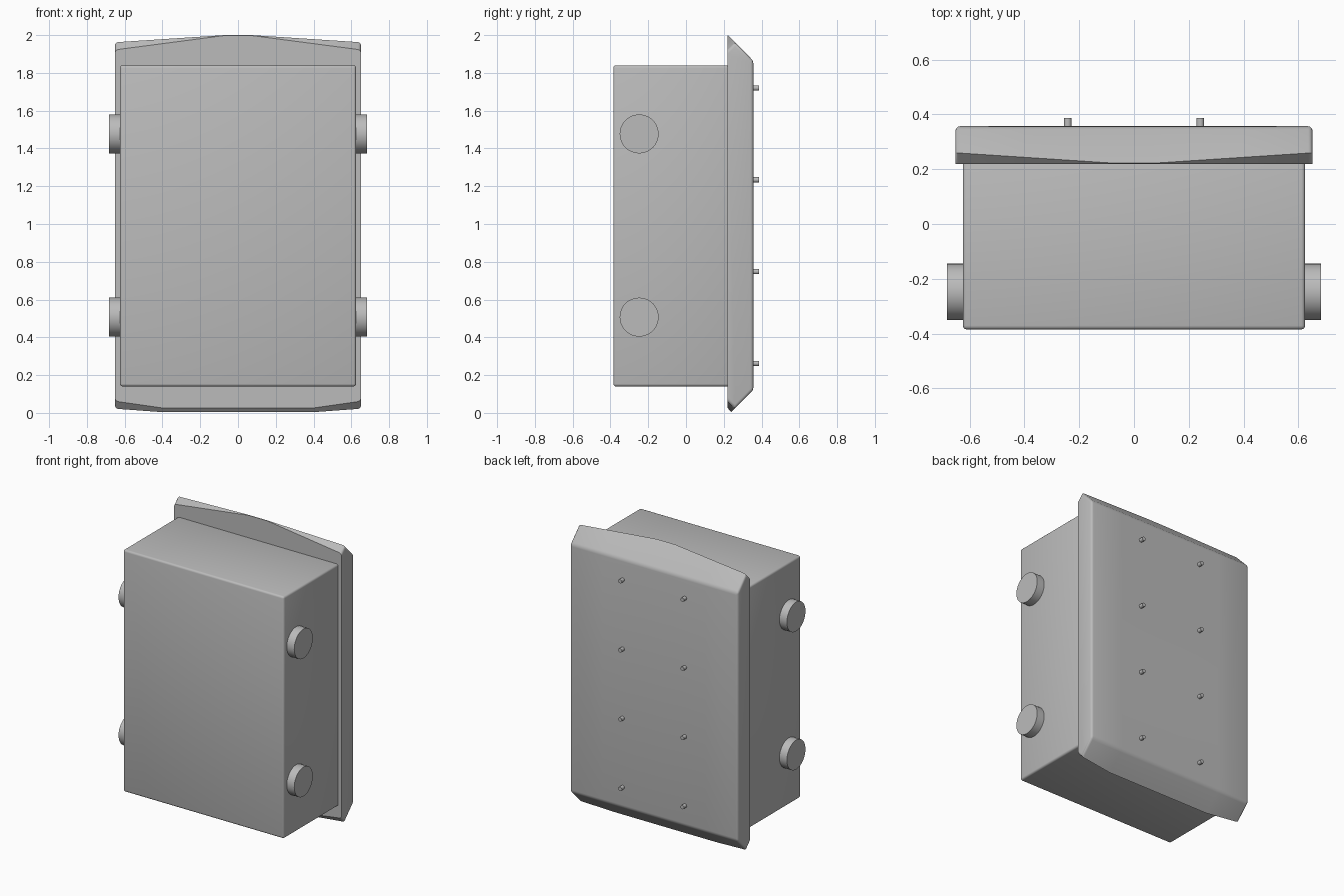
import bpy
import bmesh
from math import radians
from mathutils import Matrix

if "Cube" in bpy.data.objects:
    bpy.data.objects.remove(bpy.data.objects["Cube"], do_unlink=True)

GREY = (0.5, 0.5, 0.5, 1)
grey = bpy.data.materials.new("plain grey")
grey.use_nodes = True
grey.diffuse_color = GREY
grey.node_tree.nodes["Principled BSDF"].inputs["Base Color"].default_value = GREY


def finish(bm, name):
    bmesh.ops.recalc_face_normals(bm, faces=bm.faces)
    mesh = bpy.data.meshes.new(name)
    bm.to_mesh(mesh)
    bm.free()
    mesh.materials.append(grey)
    obj = bpy.data.objects.new(name, mesh)
    bpy.context.collection.objects.link(obj)
    bpy.ops.object.select_all(action="DESELECT")
    obj.select_set(True)
    bpy.context.view_layer.objects.active = obj
    bpy.ops.object.shade_smooth_by_angle(angle=radians(32))
    return obj


def round_edges(bm, edges, width):
    bmesh.ops.bevel(bm, geom=edges, offset=width, segments=3,
                    profile=0.5, affect="EDGES", clamp_overlap=True)


def cylinder(name, radius, depth, sides, centre, axis):
    bm = bmesh.new()
    turn = Matrix.Rotation(radians(90), 4, "Y" if axis == "X" else "X")
    bmesh.ops.create_cone(bm, cap_ends=True, segments=sides, radius1=radius,
                          radius2=radius, depth=depth,
                          matrix=Matrix.Translation(centre) @ turn)
    return finish(bm, name)


# Main box with softly rounded edges
bm = bmesh.new()
bmesh.ops.create_cube(bm, size=1, matrix=Matrix.Translation((0, -0.075, 0.99))
                      @ Matrix.Diagonal((1.25, 0.62, 1.70, 1)))
round_edges(bm, bm.edges[:], 0.014)
finish(bm, "main_box")

# Back plate: one cross-section per x station, bridged into a solid
FRONT, BACK = 0.22, 0.357


def section(x):
    top = max(0, (abs(x) - 0.07) / 0.58)       # ridge falls toward the sides
    low = max(0, (abs(x) - 0.40) / 0.25)       # underside rises at the ends
    dt, db = 0.038 * top, 0.02 + 0.018 * low
    return [(x, FRONT, 0.02 + 2 * low * 0.018 + 0.006), (x, FRONT + db, 0.004 + 0.018 * low),
            (x, BACK, 0.121), (x, BACK, 1.863),
            (x, FRONT + 0.002 + dt, 2 - dt), (x, FRONT, 1.998 - 2 * dt)]


bm = bmesh.new()
rings = [[bm.verts.new(p) for p in section(x)]
         for x in (-0.652, -0.4, -0.07, 0.07, 0.4, 0.652)]
for a, b in zip(rings, rings[1:]):
    for i in range(6):
        j = (i + 1) % 6
        bm.faces.new((a[i], a[j], b[j], b[i]))
bm.faces.new(rings[0])
bm.faces.new(rings[-1])
bmesh.ops.recalc_face_normals(bm, faces=bm.faces)
rim = []
for e in bm.edges:
    p, q = (v.co for v in e.verts)
    on_end = abs(p.x - q.x) < 1e-4 and abs(p.x) > 0.6
    on_back = min(p.y, q.y) > BACK - 1e-4 and abs(p.z - q.z) < 1e-4
    if on_back or (on_end and max(p.y, q.y) > FRONT + 0.01):
        rim.append(e)
round_edges(bm, rim, 0.016)
finish(bm, "back_plate")

# Round side knobs
for side, sx in (("left", 1), ("right", -1)):
    for level, z in (("lower", 0.507), ("upper", 1.477)):
        cylinder(f"{side}_{level}_knob", 0.103, 0.08, 48,
                 (sx * 0.643, -0.248, z), "X")

# Small pegs on the back
for side, sx in (("left", 1), ("right", -1)):
    for row in range(4):
        cylinder(f"{side}_peg_{row + 1}", 0.014, 0.05, 16,
                 (sx * 0.242, 0.362, 0.262 + row * 0.486), "Y")
